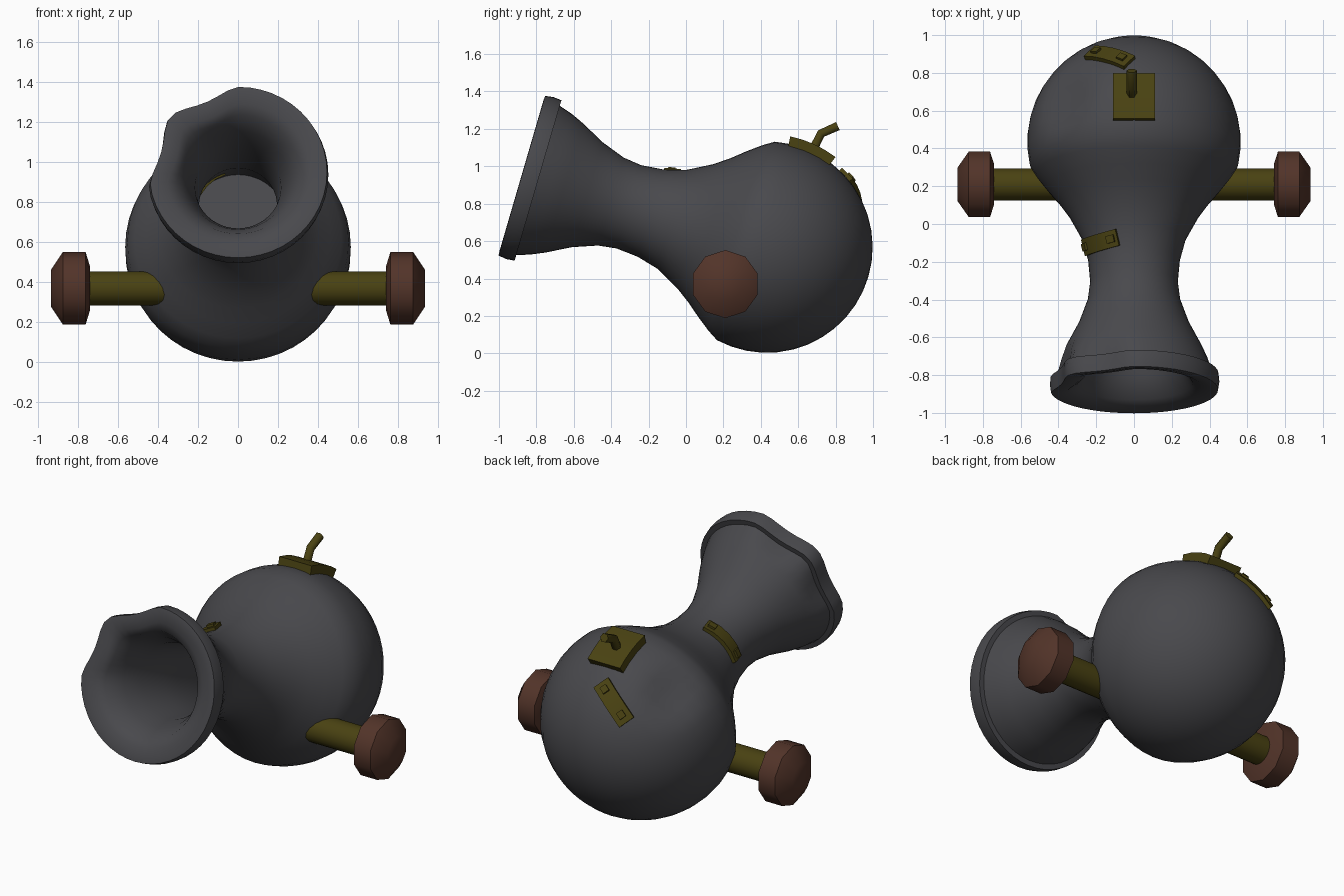
import bpy, bmesh, math
from mathutils import Vector, Matrix

if "Cube" in bpy.data.objects:
    bpy.data.objects.remove(bpy.data.objects["Cube"])


def material(name, rgb):
    m = bpy.data.materials.new(name)
    m.diffuse_color = (*rgb, 1)
    m.use_nodes = True
    m.node_tree.nodes["Principled BSDF"].inputs["Base Color"].default_value = m.diffuse_color
    return m


IRON = material("dark_iron", (0.066, 0.066, 0.073))
BRASS = material("olive_brass", (0.067, 0.054, 0.006))
WOOD = material("brown_wood", (0.085, 0.034, 0.022))

# Barrel frame: local z runs along the tilted bore, origin at the ball centre
R = 0.565
C = Vector((0, 0.433, 0.568))
UP = Vector((0, 0.28, 0.96))
AXIS = Vector((0, -0.96, 0.28))
BARREL = Matrix.Translation(C) @ Matrix((Vector((1, 0, 0)), UP, AXIS)).transposed().to_4x4()


def finish(bm, name, mat, angle=40):
    bmesh.ops.recalc_face_normals(bm, faces=bm.faces)
    me = bpy.data.meshes.new(name)
    bm.to_mesh(me)
    bm.free()
    me.materials.append(mat)
    ob = bpy.data.objects.new(name, me)
    bpy.context.collection.objects.link(ob)
    bpy.ops.object.select_all(action='DESELECT')
    ob.select_set(True)
    bpy.context.view_layer.objects.active = ob
    bpy.ops.object.shade_smooth_by_angle(angle=math.radians(angle))
    return ob


def lathe(profile, segs):
    """Revolve (height, radius) points round local z; both ends get closed."""
    bm = bmesh.new()
    rings = []
    for t, r in profile:
        if r < 1e-5:
            rings.append([bm.verts.new((0, 0, t))] * segs)
        else:
            rings.append([bm.verts.new((r * math.cos(a), r * math.sin(a), t))
                          for a in (2 * math.pi * i / segs for i in range(segs))])
    for lo, hi in zip(rings, rings[1:]):
        for i in range(segs):
            j = (i + 1) % segs
            bm.faces.new(list(dict.fromkeys((lo[i], lo[j], hi[j], hi[i]))))
    return bm


# Barrel: ball, waist, flared muzzle lip and bore in one profile
profile = [(-R, 0)]
for i in range(1, 13):
    a = math.pi - math.radians(102) * i / 12
    profile.append((R * math.cos(a), R * math.sin(a)))
profile += [(0.175, 0.517), (0.25, 0.46), (0.32, 0.402), (0.4, 0.345), (0.53, 0.275),
            (0.65, 0.243), (0.77, 0.232), (0.87, 0.245), (1.0, 0.292), (1.13, 0.36),
            (1.2, 0.391), (1.275, 0.417), (1.275, 0.447), (1.32, 0.452), (1.365, 0.445),
            (1.367, 0.42), (1.355, 0.36), (1.33, 0.31), (1.22, 0.255), (1.1, 0.215),
            (0.9, 0.2), (0.77, 0.195), (0.5, 0.24), (0.5, 0)]
bm = lathe(profile, 48)
bm.transform(BARREL)


def dent(centre, radius, push):
    for v in bm.verts:
        d = (v.co - centre).length / radius
        if d < 1:
            v.co += push * (1 - d * d) ** 2


# Battle dents: two in the lip, one in the ball
for x, u in ((-0.40, 0.91), (-0.96, 0.26)):
    out = Vector((x, 0, 0)) + UP * u
    dent(C + AXIS * 1.32 + out * 0.42, 0.2, -out * 0.055)
out = Vector((-0.66, 0.42, 0.62)).normalized()
dent(C + out * R, 0.22, -out * 0.05)
finish(bm, "barrel", IRON)

# Side axles with ten-sided wooden knobs
for s, side in ((-1, "left"), (1, "right")):
    m = Matrix.Translation((0, 0.21, 0.37)) @ Matrix.Rotation(s * math.pi / 2, 4, 'Y')
    bm = lathe([(0.3, 0), (0.3, 0.085), (0.76, 0.085), (0.76, 0)], 16)
    bm.transform(m)
    finish(bm, side + "_axle", BRASS)
    bm = lathe([(0.74, 0), (0.74, 0.11), (0.762, 0.182), (0.875, 0.182),
                (0.935, 0.092), (0.935, 0)], 10)
    bm.transform(m)
    finish(bm, side + "_knob", WOOD, 38)


def plate(name, centre, normal, along, bend, length, width, top, below, rivets=()):
    """Plate bent along its length with radius bend, lying on the barrel."""
    n = normal.normalized()
    a = (along - n * along.dot(n)).normalized()
    w = n.cross(a)
    bm = bmesh.new()

    def point(s, v, h):
        q = s / bend
        return centre + w * v + a * (math.sin(q) * (bend + h)) + n * (math.cos(q) * (bend + h) - bend)

    def slab(s0, s1, hw, h0, h1, steps):
        rings = []
        for i in range(steps + 1):
            s = s0 + (s1 - s0) * i / steps
            rings.append([bm.verts.new(point(s, v, h)) for v, h in
                          ((-hw, h0), (hw, h0), (hw, h1), (-hw, h1))])
        for p, q in zip(rings, rings[1:]):
            for k in range(4):
                j = (k + 1) % 4
                bm.faces.new((p[k], p[j], q[j], q[k]))
        bm.faces.new(rings[0])
        bm.faces.new(rings[-1])

    slab(-length / 2, length / 2, width / 2, -below, top, 4)
    for s in rivets:
        slab(s - 0.02, s + 0.02, 0.02, 0, top + 0.012, 1)
    finish(bm, name, BRASS, 20)


# Fuse plate on top of the ball
n = Vector((0, 0.235, 0.514)).normalized()
plate("fuse_plate", C + n * R, n, Vector((0, 1, 0)), R, 0.25, 0.22, 0.04, 0.03)

# Repair patch on the back of the ball
n = Vector((-0.13, 0.455, 0.31)).normalized()
plate("back_patch", C + n * R, n, Vector((0.22, -0.07, 0.16)), R, 0.27, 0.1, 0.02, 0.03,
      (-0.085, 0.085))

# Repair strap round the neck
q = math.radians(48)
rad = Vector((-math.sin(q), 0, 0)) + UP * math.cos(q)
plate("neck_strap", C + AXIS * 0.605 + rad * 0.255, rad + AXIS * 0.33, rad.cross(AXIS),
      0.255, 0.26, 0.09, 0.022, 0.035, (-0.095, 0.095))

# Bent fuse
cu = bpy.data.curves.new("fuse", 'CURVE')
cu.dimensions = '3D'
cu.bevel_depth = 0.027
cu.bevel_resolution = 1
cu.use_fill_caps = True
sp = cu.splines.new('POLY')
path = [(-0.012, 0.675, 1.08), (-0.012, 0.722, 1.175), (-0.012, 0.812, 1.215)]
sp.points.add(len(path) - 1)
for p, co in zip(sp.points, path):
    p.co = (*co, 1)
fuse = bpy.data.objects.new("fuse", cu)
bpy.context.collection.objects.link(fuse)
cu.materials.append(BRASS)
bpy.ops.object.select_all(action='DESELECT')
fuse.select_set(True)
bpy.context.view_layer.objects.active = fuse
bpy.ops.object.convert(target='MESH')
